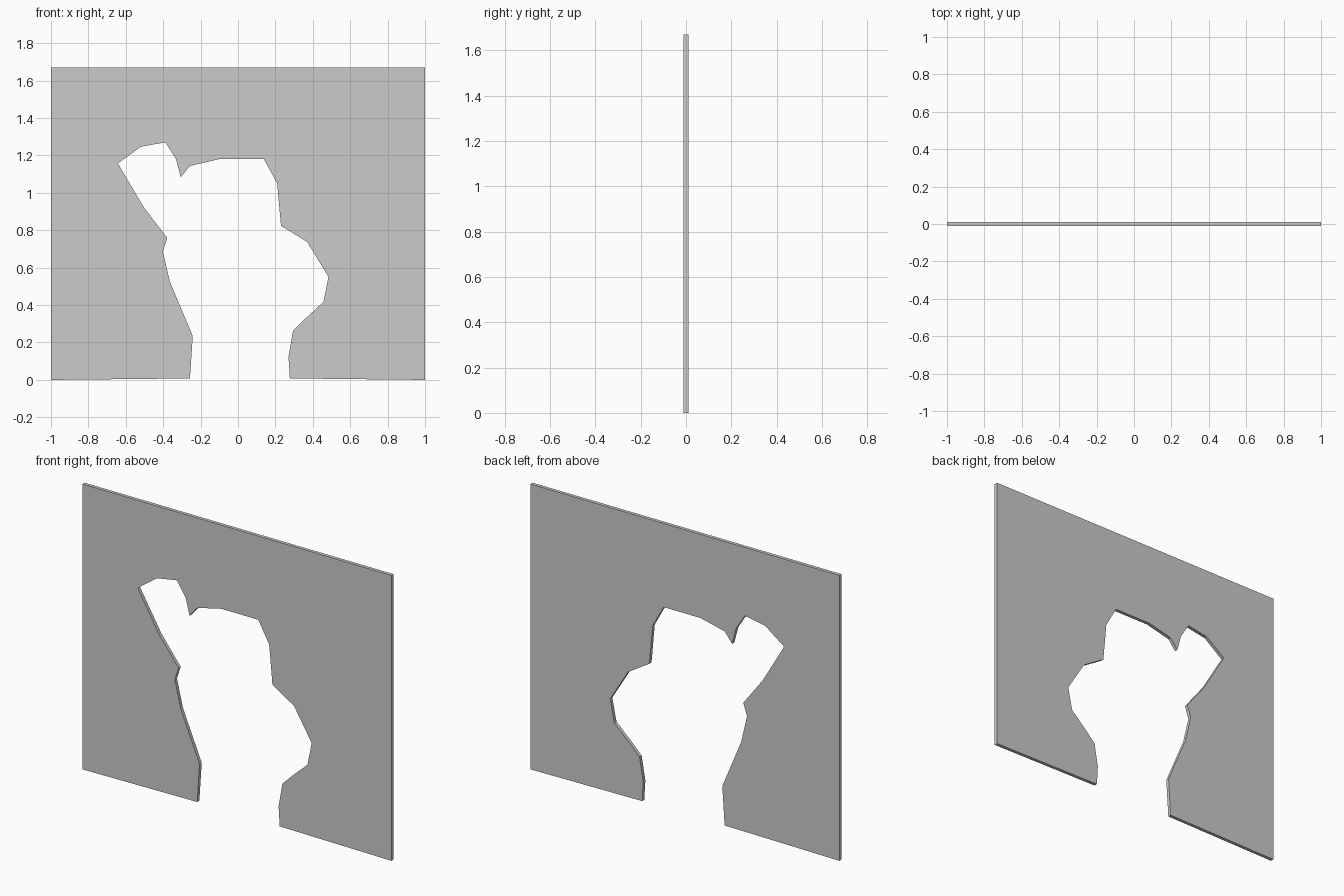
import bpy
import bmesh

if "Cube" in bpy.data.objects:
    bpy.data.objects.remove(bpy.data.objects["Cube"])

THICKNESS = 0.02
HEIGHT = 1.67

# Outer rectangle of the panel, from bottom right round to bottom left
frame = [(1.0, 0.0), (1.0, HEIGHT), (-1.0, HEIGHT), (-1.0, 0.0)]

# Jagged opening, from the left foot over the top to the right foot
opening = [
    (-0.257, 0.008), (-0.242, 0.235), (-0.364, 0.524), (-0.402, 0.686),
    (-0.378, 0.759), (-0.503, 0.922), (-0.642, 1.157), (-0.519, 1.247),
    (-0.388, 1.27), (-0.332, 1.182), (-0.306, 1.084), (-0.257, 1.144),
    (-0.102, 1.18), (0.138, 1.18), (0.209, 1.053), (0.23, 0.824),
    (0.369, 0.738), (0.484, 0.551), (0.457, 0.417), (0.358, 0.326),
    (0.294, 0.262), (0.27, 0.123), (0.277, 0.008),
]

# Flat panel face, extruded to its thickness
bm = bmesh.new()
verts = [bm.verts.new((x, -THICKNESS / 2, z)) for x, z in frame + opening]
face = bm.faces.new(verts)
result = bmesh.ops.extrude_face_region(bm, geom=[face], use_keep_orig=True)
back = [v for v in result["geom"] if isinstance(v, bmesh.types.BMVert)]
bmesh.ops.translate(bm, verts=back, vec=(0, THICKNESS, 0))
bmesh.ops.recalc_face_normals(bm, faces=bm.faces)

mesh = bpy.data.meshes.new("broken_wall_panel")
bm.to_mesh(mesh)
bm.free()
panel = bpy.data.objects.new("broken_wall_panel", mesh)
bpy.context.collection.objects.link(panel)
